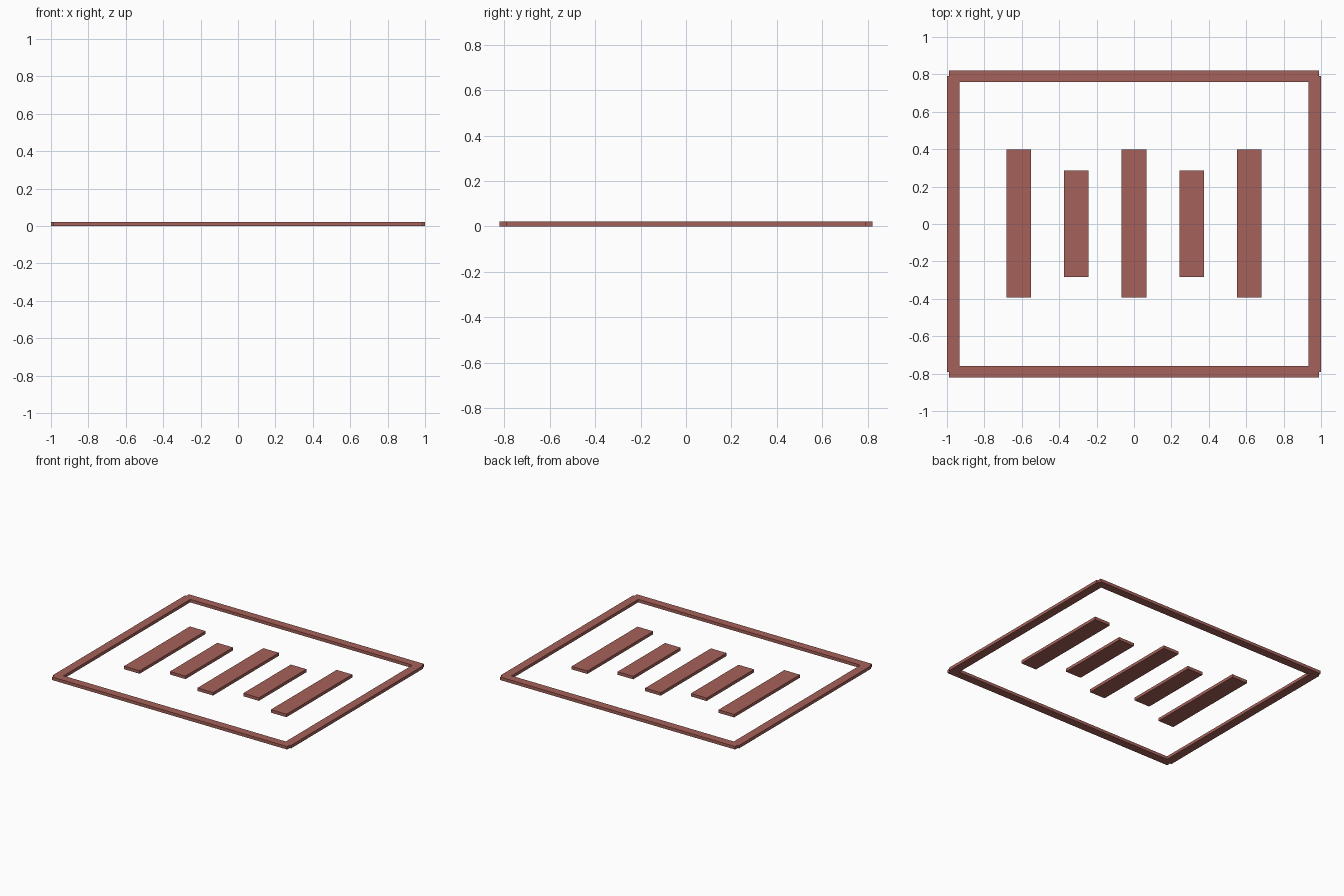
import bpy

if "Cube" in bpy.data.objects:
    bpy.data.objects.remove(bpy.data.objects["Cube"])

THICK = 0.023

paint = bpy.data.materials.new("brick_red_paint")
paint.diffuse_color = (0.38, 0.12, 0.10, 1)
paint.use_nodes = True
paint.node_tree.nodes["Principled BSDF"].inputs["Base Color"].default_value = paint.diffuse_color


def slab(name, x, y, width, length):
    """Flat box standing on z = 0, centred on (x, y)."""
    bpy.ops.mesh.primitive_cube_add(size=1, location=(x, y, THICK / 2))
    ob = bpy.context.object
    ob.name = name
    ob.scale = (width, length, THICK)
    bpy.ops.object.transform_apply(location=False, rotation=False, scale=True)
    ob.data.materials.append(paint)
    return ob


# Border: long rails front and back, side rails ending at the rails' centre lines
for label, s in (("front", -1), ("back", 1)):
    slab(f"{label}_border", 0, s * 0.791, 1.977, 0.062)
for label, s in (("left", -1), ("right", 1)):
    slab(f"{label}_border", s * 0.967, 0, 0.066, 1.582)

# Five stripes, alternating long and short
for i in range(5):
    length = 0.79 if i % 2 == 0 else 0.57
    slab(f"stripe_{i + 1}", (i - 2) * 0.3085, 0.002, 0.131, length)
